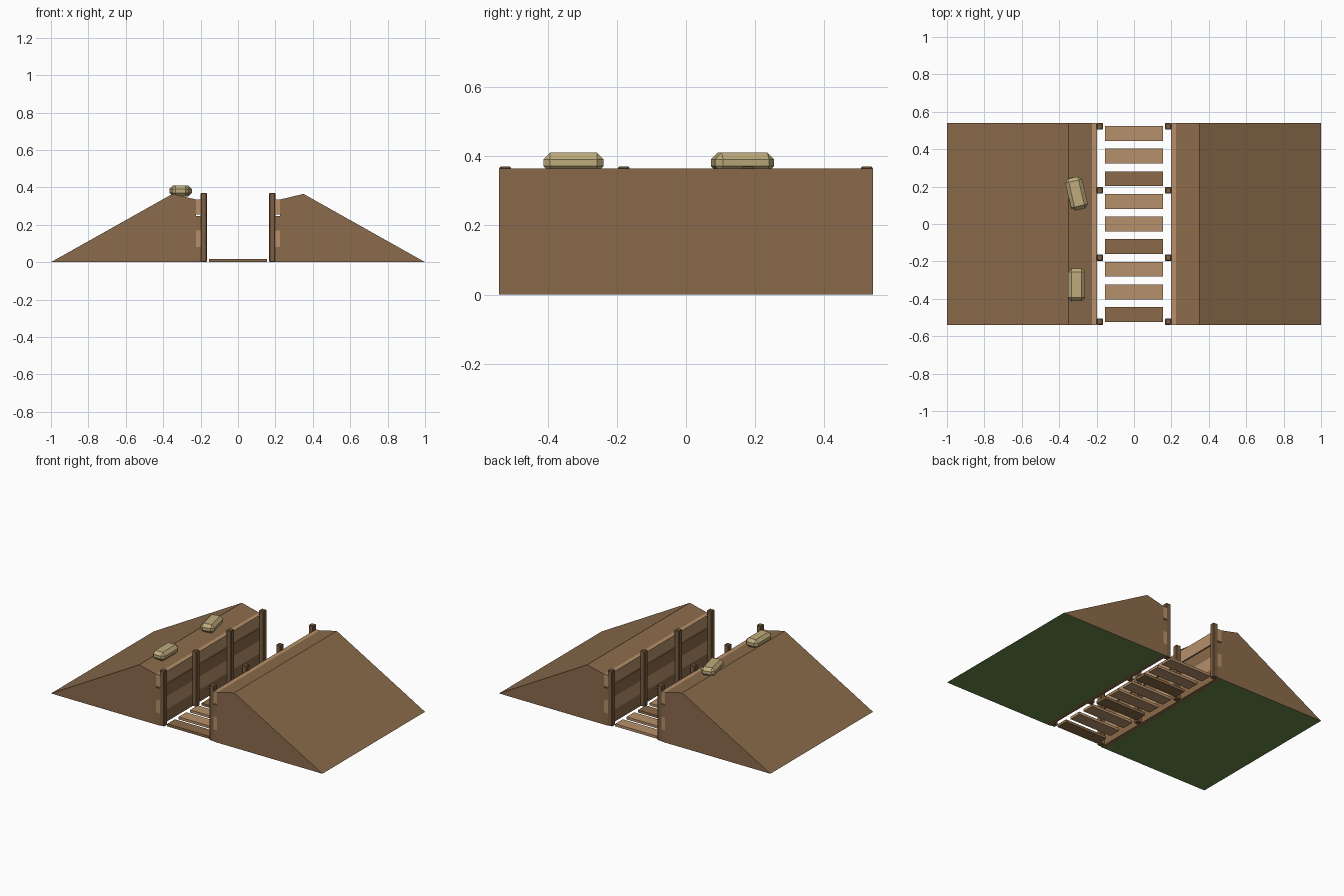
import bpy, bmesh, math
from mathutils import Matrix

cube = bpy.data.objects.get("Cube")
if cube:
    bpy.data.objects.remove(cube, do_unlink=True)


def material(name, srgb):
    lin = [((c + 0.055) / 1.055) ** 2.4 for c in srgb]
    m = bpy.data.materials.new(name)
    m.use_nodes = True
    m.diffuse_color = (*lin, 1)
    m.node_tree.nodes["Principled BSDF"].inputs["Base Color"].default_value = (*lin, 1)
    return m


SOIL = material("soil", (0.545, 0.42, 0.295))
GRASS = material("grass_green", (0.42, 0.53, 0.29))
LIGHT = material("light_wood", (0.715, 0.565, 0.42))
DARK = material("dark_wood", (0.545, 0.415, 0.285))
POST = material("post_wood", (0.49, 0.37, 0.255))
BAG = material("sandbag_canvas", (0.75, 0.675, 0.49))

HALF = 0.54      # half the trench length


def finish(bm, name, *mats):
    bmesh.ops.recalc_face_normals(bm, faces=bm.faces)
    me = bpy.data.meshes.new(name)
    bm.to_mesh(me)
    bm.free()
    for m in mats:
        me.materials.append(m)
    ob = bpy.data.objects.new(name, me)
    bpy.context.collection.objects.link(ob)
    return ob


def box(name, centre, size, mat, bevel=0, turn=0):
    bm = bmesh.new()
    bmesh.ops.create_cube(bm, size=1, matrix=Matrix.Diagonal((*size, 1)))
    if bevel:
        bmesh.ops.bevel(bm, geom=bm.edges[:], offset=bevel, segments=1,
                        affect='EDGES', profile=0.5)
    ob = finish(bm, name, mat)
    ob.location = centre
    ob.rotation_euler.z = math.radians(turn)
    return ob


def berm(name, side):
    # Extruded earth bank with a grass underside
    profile = [(1, 0), (0.35, 0.365), (0.225, 0.335), (0.225, 0)]
    bm = bmesh.new()
    face = bm.faces.new([bm.verts.new((side * x, -HALF, z)) for x, z in profile])
    ext = bmesh.ops.extrude_face_region(bm, geom=[face])
    verts = [v for v in ext["geom"] if isinstance(v, bmesh.types.BMVert)]
    bmesh.ops.translate(bm, verts=verts, vec=(0, 2 * HALF, 0))
    for f in bm.faces:
        if all(v.co.z < 0.001 for v in f.verts):
            f.material_index = 1
    return finish(bm, name, SOIL, GRASS)


for label, side in (("left", 1), ("right", -1)):
    berm(f"{label}_earth_bank", side)

    # Retaining wall boards, alternating in tone, with a gap under the top one
    for i, (low, high) in enumerate(((0, 0.081), (0.081, 0.168), (0.168, 0.247), (0.254, 0.335))):
        box(f"{label}_wall_board_{i + 1}", (side * 0.211, 0, (low + high) / 2),
            (0.028, 2 * HALF, high - low), LIGHT if i % 2 else DARK)

    # Upright posts
    for i, y in enumerate((-0.522, -0.18, 0.18, 0.522)):
        box(f"{label}_post_{i + 1}", (side * 0.183, y, 0.185),
            (0.034, 0.034, 0.37), POST, 0.004)

# Floor slats
for i in range(9):
    box(f"floor_slat_{i + 1}", (0, (i - 4) * 0.121, 0.009), (0.31, 0.08, 0.017),
        LIGHT if i % 3 else DARK)

# Sandbags on the right bank
for i, (y, turn) in enumerate(((-0.325, 0), (0.163, 13))):
    box(f"sandbag_{i + 1}", (-0.307, y, 0.381), (0.092, 0.174, 0.058), BAG, 0.019, turn)
